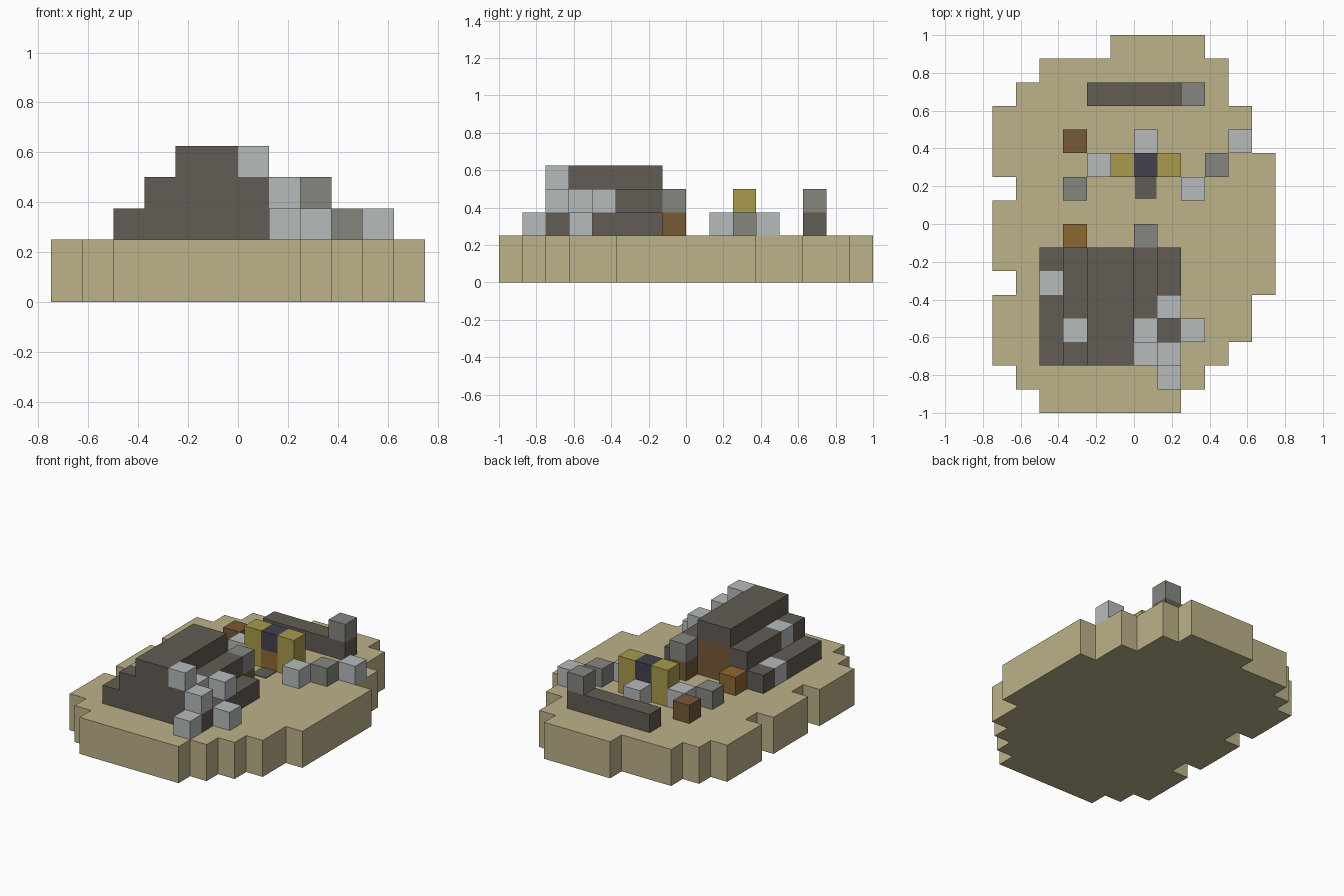
import bpy, bmesh

if "Cube" in bpy.data.objects:
    bpy.data.objects.remove(bpy.data.objects["Cube"], do_unlink=True)

U = 0.125  # one block


def linear(c):
    return c / 12.92 if c <= 0.04045 else ((c + 0.055) / 1.055) ** 2.4


def material(name, code):
    rgb = [linear(int(code[i:i + 2], 16) / 255) for i in (0, 2, 4)]
    m = bpy.data.materials.new(name)
    m.use_nodes = True
    m.diffuse_color = (*rgb, 1)
    m.node_tree.nodes["Principled BSDF"].inputs["Base Color"].default_value = (*rgb, 1)
    return m


SAND = material("sand", "BDB28A")
DARK = material("dark_stone", "625C55")
LIGHT = material("light_stone", "B6BBBC")
GREY = material("grey_stone", "868680")
GOLD = material("gold", "A99B4B")
NAVY = material("navy", "43424E")
BROWN = material("brown_wood", "775A38")
TAN = material("tan_wood", "8F6833")


def finish(bm, name, mat):
    bmesh.ops.recalc_face_normals(bm, faces=bm.faces)
    mesh = bpy.data.meshes.new(name)
    bm.to_mesh(mesh)
    bm.free()
    mesh.materials.append(mat)
    obj = bpy.data.objects.new(name, mesh)
    bpy.context.collection.objects.link(obj)
    return obj


def block(name, mat, x, y, z, w=1, d=1, h=1):
    """Box from a lower corner and a size, both counted in blocks."""
    bm = bmesh.new()
    bmesh.ops.create_cube(bm, size=1)
    for v in bm.verts:
        v.co.x = (x + (v.co.x + 0.5) * w) * U
        v.co.y = (y + (v.co.y + 0.5) * d) * U
        v.co.z = (z + (v.co.z + 0.5) * h) * U
    return finish(bm, name, mat)


# Ground slab: left and right limit of each row, front to back
left = [-4, -5, -6, -6, -6, -5, -6, -6, -6, -5, -6, -6, -6, -5, -4, -1]
right = [2, 3, 4, 5, 5, 6, 6, 6, 6, 6, 6, 5, 5, 4, 4, 3]


def side(limits):
    pts = []
    for row, x in enumerate(limits):
        if pts and pts[-1][0] == x:
            pts.pop()
        else:
            pts.append((x, row - 8))
        pts.append((x, row - 7))
    return pts


bm = bmesh.new()
outline = side(right) + side(left)[::-1]
base = bm.faces.new([bm.verts.new((x * U, y * U, 0)) for x, y in outline])
top = bmesh.ops.extrude_face_region(bm, geom=[base])["geom"]
for v in top:
    if isinstance(v, bmesh.types.BMVert):
        v.co.z = 2 * U
finish(bm, "ground", SAND)

# House core, ridge and back wall
block("house_core", DARK, -2, -6, 2, 2, 4, 2)
block("house_back_wall", BROWN, -2, -2, 2, 2, 1, 2)
block("roof_ridge", DARK, -2, -6, 4, 2, 5, 1)

# Right-hand roof steps
block("outer_step_front", DARK, -4, -6, 2, 1, 3)
block("outer_step_patch", LIGHT, -4, -3, 2)
block("outer_step_back", DARK, -4, -2, 2)
block("inner_step_base", DARK, -3, -6, 2, 1, 5)
block("inner_step_front", DARK, -3, -6, 3)
block("inner_step_patch", LIGHT, -3, -5, 3)
block("inner_step_back", DARK, -3, -4, 3, 1, 3)

# Left-hand broken roof steps
block("broken_step_base", DARK, 0, -6, 2, 2, 5)
block("broken_step_front", DARK, 0, -6, 3)
block("broken_step_patch", LIGHT, 0, -5, 3)
block("broken_step_back", DARK, 0, -4, 3, 1, 3)

# Loose rubble on and around the house, and stones over the yard
rubble = [(0, -6, 4), (1, -6, 3), (1, -4, 3), (1, -7, 2), (2, -5, 2)]
for i, pos in enumerate(rubble):
    block(f"rubble_{i + 1}", LIGHT, *pos)
for i, (x, y) in enumerate([(-2, 2), (0, 3), (2, 1), (4, 3)]):
    block(f"light_yard_stone_{i + 1}", LIGHT, x, y, 2)
for i, (x, y) in enumerate([(-3, 1), (3, 2)]):
    block(f"grey_yard_stone_{i + 1}", GREY, x, y, 2)

# Posts and crates behind the house
block("post", BROWN, 0, -1, 2)
block("post_cap", GREY, 0, -1, 3)
block("tan_crate", TAN, -3, -1, 2)
block("brown_crate", BROWN, -3, 3, 2)

# Shrine with two golden pillars and a threshold plate
for name, x in (("right", -1), ("left", 1)):
    block(f"{name}_gold_pillar", GOLD, x, 2, 2, 1, 1, 2)
block("shrine_door", TAN, 0, 2, 2)
block("shrine_lintel", NAVY, 0, 2, 3)
block("shrine_threshold", DARK, 0.05, 1.05, 2, 0.9, 0.95, 0.03)

# Back wall ruin
block("ruin_wall", DARK, -2, 5, 2, 5)
block("ruin_wall_cap", GREY, 2, 5, 3)
